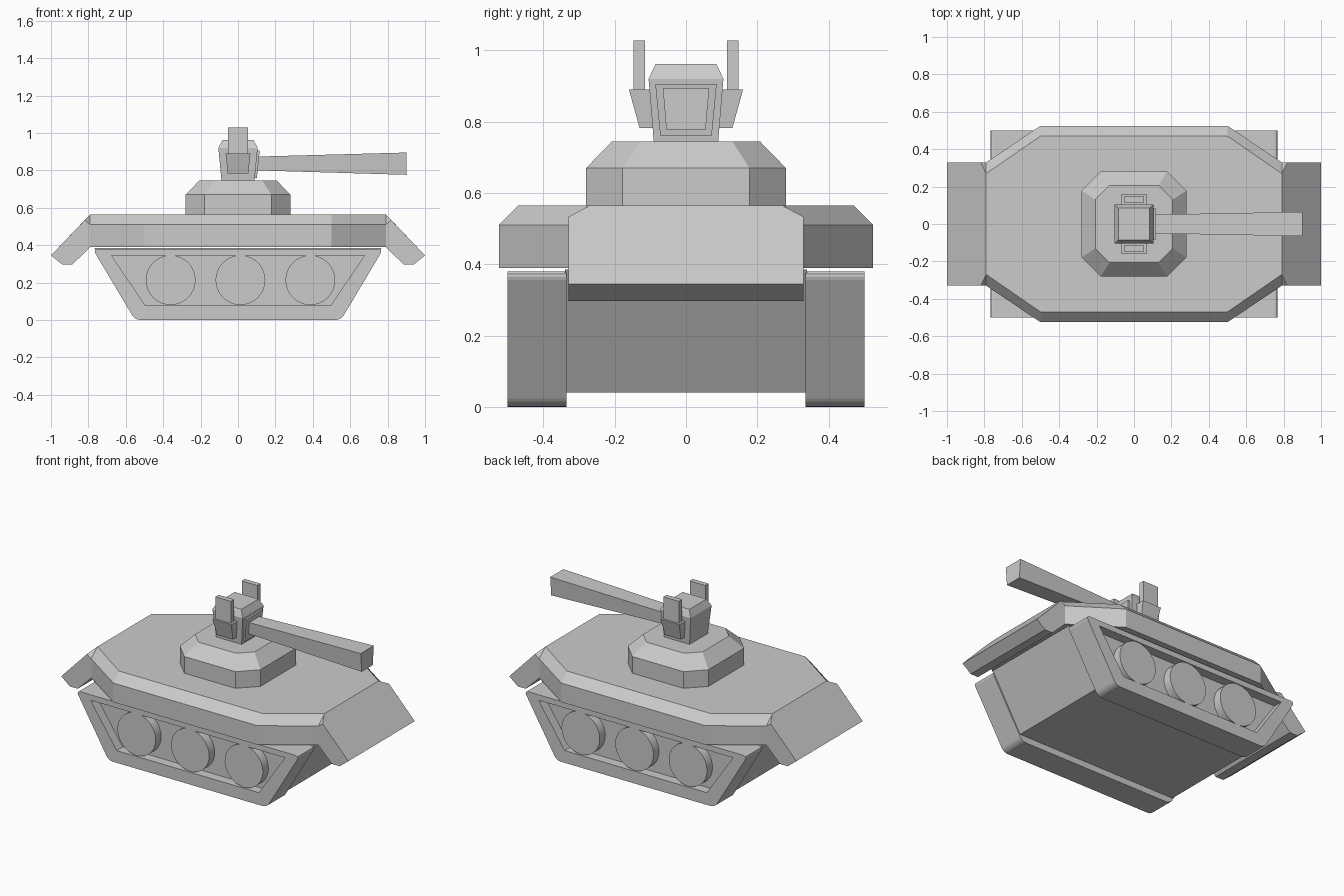
import bpy, bmesh, math
from mathutils import Matrix

if "Cube" in bpy.data.objects:
    bpy.data.objects.remove(bpy.data.objects["Cube"])


def finish(name, bm):
    bmesh.ops.recalc_face_normals(bm, faces=bm.faces)
    me = bpy.data.meshes.new(name)
    bm.to_mesh(me)
    bm.free()
    ob = bpy.data.objects.new(name, me)
    bpy.context.collection.objects.link(ob)
    return ob


def loft(name, rings):
    """Skin a stack of equal-length rings and cap both ends."""
    bm = bmesh.new()
    vs = [[bm.verts.new(p) for p in r] for r in rings]
    n = len(vs[0])
    for a, b in zip(vs, vs[1:]):
        for i in range(n):
            j = (i + 1) % n
            bm.faces.new((a[i], a[j], b[j], b[i]))
    bm.faces.new(vs[0])
    bm.faces.new(vs[-1])
    return finish(name, bm)


def hull(name, pts):
    """Convex solid around a few points."""
    bm = bmesh.new()
    for p in pts:
        bm.verts.new(p)
    bmesh.ops.convex_hull(bm, input=bm.verts[:])
    bmesh.ops.dissolve_limit(bm, angle_limit=0.01, verts=bm.verts[:], edges=bm.edges[:])
    return finish(name, bm)


def rect(hx, hy, z, cy=0):
    return [(-hx, cy - hy, z), (hx, cy - hy, z), (hx, cy + hy, z), (-hx, cy + hy, z)]


def octagon(hx, hy, cx, cy, z):
    return [(-cx, -hy, z), (cx, -hy, z), (hx, -cy, z), (hx, cy, z),
            (cx, hy, z), (-cx, hy, z), (-hx, cy, z), (-hx, -cy, z)]


def trapezoid(bottom, top, z0, z1, y):
    return [(-bottom, y, z0), (bottom, y, z0), (top, y, z1), (-top, y, z1)]


def gun_section(x, hb, ht, z0, z1):
    return [(x, -hb, z0), (x, hb, z0), (x, ht, z1), (x, -ht, z1)]


# Lower hull between the tracks
loft("lower_hull", [trapezoid(0.567, 0.768, 0.04, 0.385, y) for y in (-0.34, 0.34)])

# Upper hull with sloped shoulders
loft("upper_hull", [octagon(0.79, 0.525, 0.5, 0.33, 0.39),
                    octagon(0.79, 0.525, 0.5, 0.33, 0.51),
                    octagon(0.79, 0.47, 0.5, 0.27, 0.565)])

# Sloped plates at both ends
plate = [(0.79, 0.565, 0.27), (0.79, 0.51, 0.33), (0.82, 0.533, 0.33),
         (1.0, 0.345, 0.33), (0.94, 0.297, 0.33), (0.885, 0.297, 0.33),
         (0.79, 0.39, 0.33)]
for end, s in (("front", 1), ("rear", -1)):
    hull(end + "_plate", [(s * x, t * w, z) for x, z, w in plate for t in (-1, 1)])

for side, s in (("right", -1), ("left", 1)):
    # Track with rounded corners
    track = loft(side + "_track", [trapezoid(0.551, 0.777, 0, 0.38, s * y)
                                   for y in (0.335, 0.5)])
    bm = bmesh.new()
    bm.from_mesh(track.data)
    long_edges = [e for e in bm.edges
                  if abs(e.verts[0].co.y - e.verts[1].co.y) > 0.1]
    bmesh.ops.bevel(bm, geom=long_edges, offset=0.028, segments=4,
                    profile=0.5, affect='EDGES')
    bm.to_mesh(track.data)
    bm.free()

    # Recess that holds the wheels
    cutter = loft(side + "_recess_cutter", [trapezoid(0.495, 0.677, 0.077, 0.345, s * y)
                                            for y in (0.44, 0.6)])
    cutter.hide_render = True
    cutter.hide_viewport = True
    mod = track.modifiers.new("recess", 'BOOLEAN')
    mod.operation = 'DIFFERENCE'
    mod.solver = 'EXACT'
    mod.object = cutter

    # Road wheels
    for i, x in enumerate((-0.36, 0.013, 0.387)):
        bm = bmesh.new()
        bmesh.ops.create_cone(bm, cap_ends=True, segments=32, radius1=0.133,
                              radius2=0.133, depth=0.06,
                              matrix=Matrix.Translation((x, s * 0.465, 0.213))
                              @ Matrix.Rotation(math.pi / 2, 4, 'X'))
        for f in bm.faces:
            f.smooth = len(f.verts) == 4
        for e in bm.edges:
            e.smooth = all(len(f.verts) == 4 for f in e.link_faces)
        finish(f"{side}_wheel_{i + 1}", bm)

    # Side pod and upright panel on the cupola
    loft(side + "_pod", [rect(0.055, 0.02, 0.782, s * 0.11),
                         rect(0.066, 0.035, 0.89, s * 0.125)])
    loft(side + "_upright", [rect(0.054, 0.016, z, s * 0.131) for z in (0.85, 1.028)])

# Turret
loft("turret", [octagon(0.28, 0.28, 0.178, 0.178, 0.56),
                octagon(0.28, 0.28, 0.178, 0.178, 0.67),
                octagon(0.207, 0.207, 0.13, 0.13, 0.745)])

# Cupola
loft("cupola", [rect(0.088, 0.09, 0.74), rect(0.105, 0.105, 0.92),
                rect(0.083, 0.085, 0.962)])

# Gun mount and barrel
hull("gun_mount", [(x + dx, t * w, z) for x, w, z in ((0.085, 0.072, 0.76), (0.1, 0.086, 0.905))
                   for dx in (0, 0.016) for t in (-1, 1)])
loft("gun_barrel", [gun_section(0.09, 0.045, 0.05, 0.8, 0.873),
                    gun_section(0.9, 0.055, 0.065, 0.776, 0.895)])
